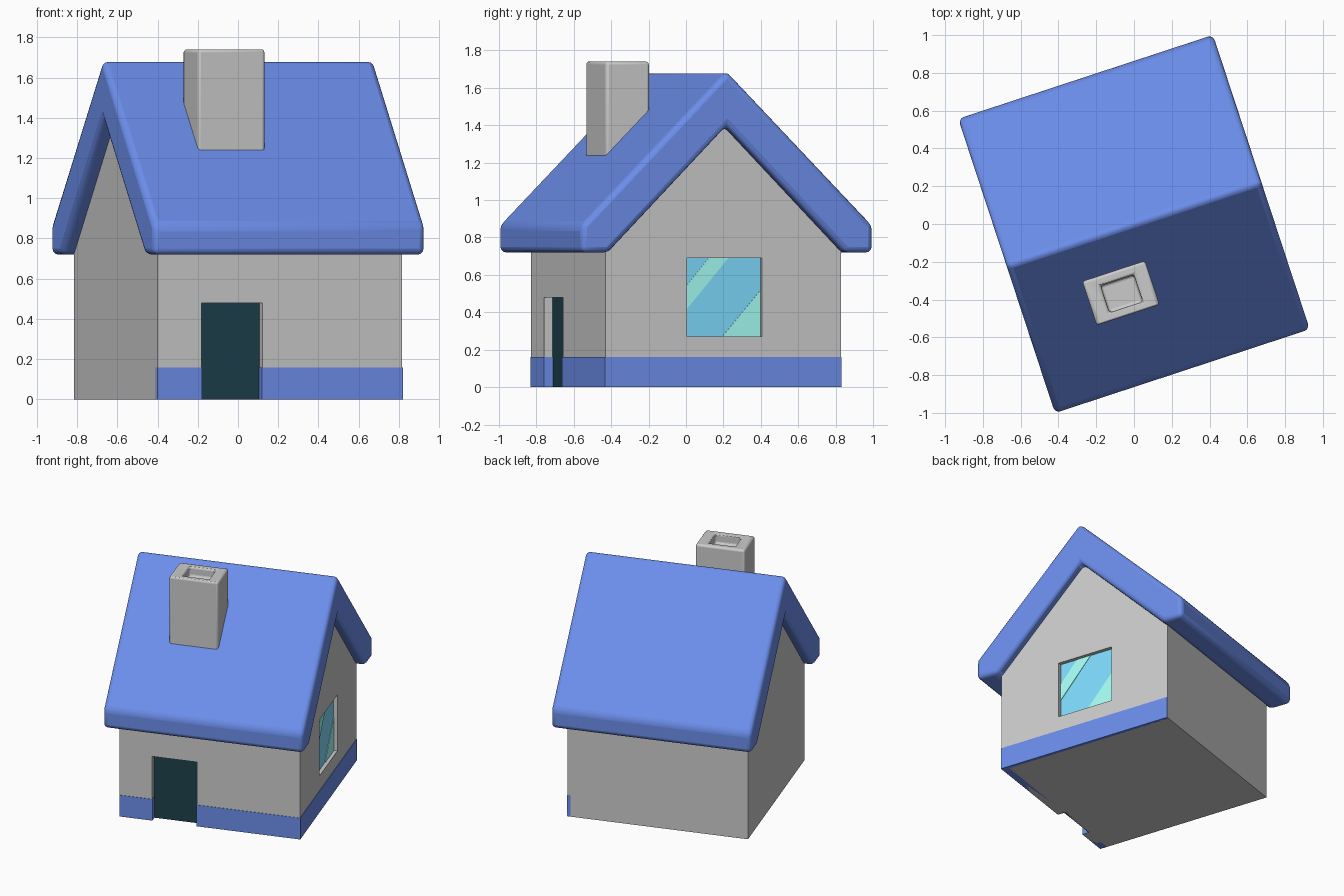
import bpy, bmesh
from math import radians

if "Cube" in bpy.data.objects:
    bpy.data.objects.remove(bpy.data.objects["Cube"])

YAW = radians(18.2)            # whole house is turned about z
HX, HY = 0.64, 0.663           # wall half sizes


def material(name, rgb):
    m = bpy.data.materials.new(name)
    m.diffuse_color = (*rgb, 1)
    m.use_nodes = True
    m.node_tree.nodes["Principled BSDF"].inputs["Base Color"].default_value = m.diffuse_color
    return m


BLUE = material("blue_paint", (0.15, 0.27, 0.83))
DARK = material("dark_door", (0.012, 0.05, 0.07))
GLASS = material("glass", (0.21, 0.71, 0.98))
SHINE = material("glass_shine", (0.38, 1.0, 0.92))


def prism(name, profile, x0, x1, mat=None):
    """Extrude a closed (y, z) profile along x."""
    bm = bmesh.new()
    face = bm.faces.new([bm.verts.new((x0, y, z)) for y, z in profile])
    ext = bmesh.ops.extrude_face_region(bm, geom=[face])
    verts = [g for g in ext["geom"] if isinstance(g, bmesh.types.BMVert)]
    bmesh.ops.translate(bm, verts=verts, vec=(x1 - x0, 0, 0))
    bmesh.ops.recalc_face_normals(bm, faces=bm.faces)
    mesh = bpy.data.meshes.new(name)
    bm.to_mesh(mesh)
    bm.free()
    ob = bpy.data.objects.new(name, mesh)
    bpy.context.collection.objects.link(ob)
    ob.rotation_euler.z = YAW
    if mat:
        mesh.materials.append(mat)
    return ob


def box(name, x, y, z, mat=None):
    return prism(name, [(y[0], z[0]), (y[1], z[0]), (y[1], z[1]), (y[0], z[1])], *x, mat)


def cut(ob, cutter):
    cutter.hide_render = True
    cutter.hide_set(True)
    mod = ob.modifiers.new("cut", "BOOLEAN")
    mod.object, mod.operation, mod.solver = cutter, "DIFFERENCE", "EXACT"


def soften(ob, width, segments=3):
    mod = ob.modifiers.new("bevel", "BEVEL")
    mod.width, mod.segments, mod.limit_method = width, segments, "ANGLE"
    bpy.ops.object.select_all(action="DESELECT")
    ob.select_set(True)
    bpy.context.view_layer.objects.active = ob
    bpy.ops.object.shade_smooth_by_angle(angle=radians(40))


# Walls with gables, door recess and window recess
walls = prism("walls", [(-HY, 0), (HY, 0), (HY, 0.75), (0, 1.41), (-HY, 0.75)], -HX, HX)
DX, DZ = (-0.41, -0.09), 0.48
WY, WZ = (-0.205, 0.217), (0.27, 0.69)
cut(walls, box("door_cutter", DX, (-HY - 0.1, -HY + 0.05), (-0.1, DZ)))
cut(walls, box("window_cutter", (HX - 0.03, HX + 0.1), WY, WZ))

# Door panel
box("door", DX, (-HY + 0.047, -HY + 0.06), (0, DZ), DARK)

# Painted skirting on the front and right walls, wrapping the door jambs
E, BAND = 0.003, (0, 0.16)
box("skirting_front_left", (-HX, DX[0] + E), (-HY - E, -HY + 0.05), BAND, BLUE)
box("skirting_front_right", (DX[1] - E, HX + E), (-HY - E, -HY + 0.05), BAND, BLUE)
box("skirting_right", (HX - 0.02, HX + E), (-HY, HY), BAND, BLUE)


# Window pane with diagonal shine stripes
def pane(name, uv, x, mat):
    pts = [(WY[0] + u * (WY[1] - WY[0]), WZ[0] + v * (WZ[1] - WZ[0])) for u, v in uv]
    prism(name, pts, HX - 0.04, x, mat)


pane("window_pane", [(0, 0), (1, 0), (1, 1), (0, 1)], HX - 0.027, GLASS)
pane("shine_stripe", [(0, 0.33), (0.57, 1), (0.31, 1), (0, 0.63)], HX - 0.024, SHINE)
pane("shine_corner", [(0.49, 0), (1, 0), (1, 0.59)], HX - 0.024, SHINE)

# Thick gabled roof with rounded edges
half = [(0.82, 0.865), (0.82, 0.72), (0.665, 0.72)]
profile = [(0, 1.69)] + half + [(0, 1.395)] + [(-y, z) for y, z in reversed(half)]
soften(prism("roof", profile, -0.71, 0.71, BLUE), 0.03)

# Chimney with a shallow flue
chimney = box("chimney", (-0.355, -0.005), (-0.448, -0.203), (1.1, 1.74))
cut(chimney, box("flue_cutter", (-0.27, -0.085), (-0.405, -0.255), (1.67, 1.9)))
soften(chimney, 0.015)
